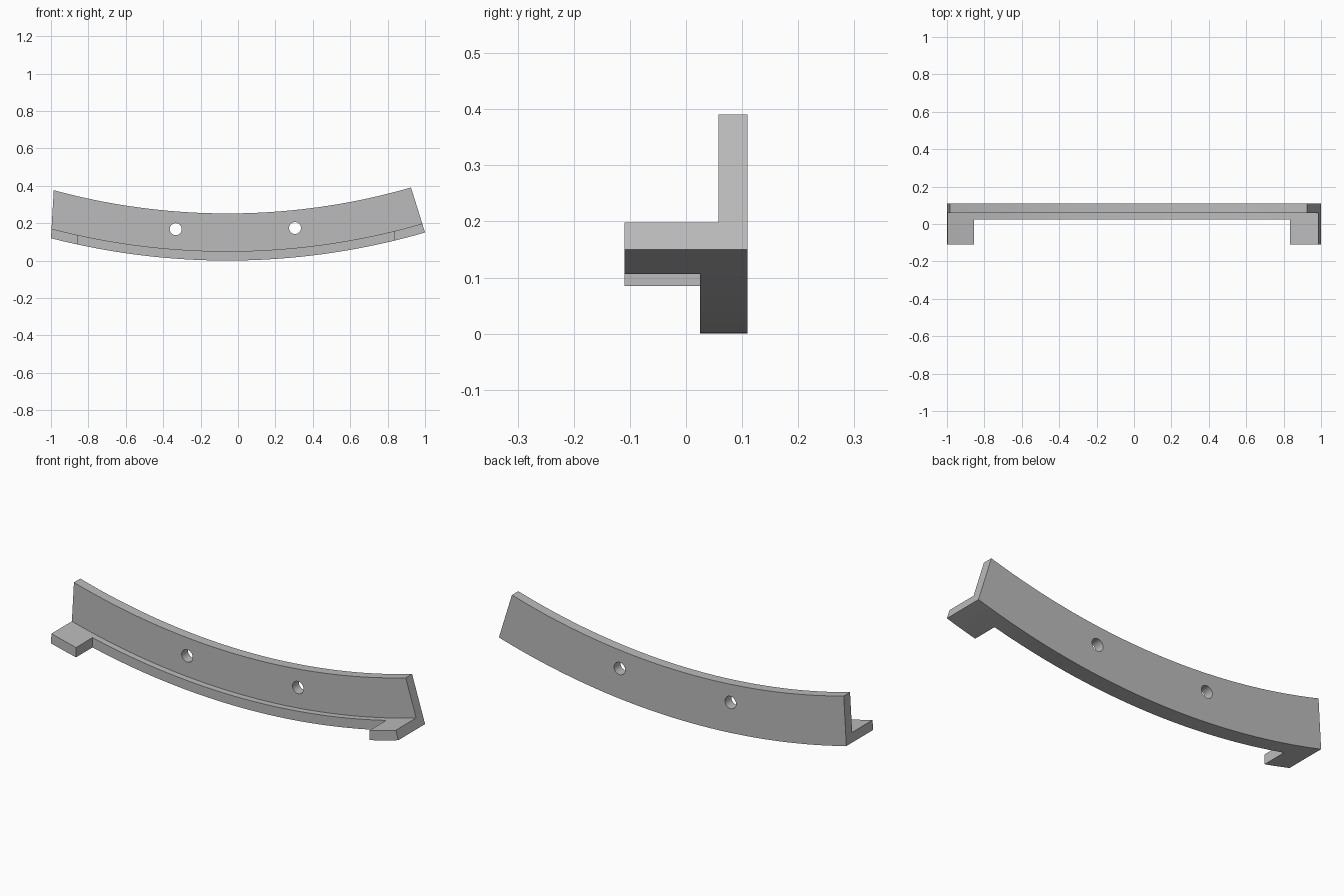
import bpy
import bmesh
import math

cube = bpy.data.objects.get("Cube")
if cube:
    bpy.data.objects.remove(cube, do_unlink=True)

CENTRE_X = -0.056   # axis of the curved rail
RADIUS = 3.79       # outer (bottom) radius
HEIGHT = 0.252      # radial height of the wall
LEDGE = 0.05        # radial thickness of the ledge
BACK, FRONT = 0.11, -0.11
WALL_FRONT, LEDGE_FRONT = 0.058, 0.025


def arc(x0, x1, offset, steps=64):
    """Points (x, z) on a concentric arc, offset inward from the bottom."""
    r = RADIUS - offset
    a0, a1 = (math.asin((x - CENTRE_X) / r) for x in (x0, x1))
    angles = [a0 + (a1 - a0) * i / steps for i in range(steps + 1)]
    return [(CENTRE_X + r * math.sin(a), RADIUS - r * math.cos(a)) for a in angles]


def extrude(name, profile, y0, y1):
    """Extrude an (x, z) outline along y."""
    bm = bmesh.new()
    face = bm.faces.new([bm.verts.new((x, y0, z)) for x, z in profile])
    result = bmesh.ops.extrude_face_region(bm, geom=[face])
    verts = [v for v in result["geom"] if isinstance(v, bmesh.types.BMVert)]
    bmesh.ops.translate(bm, verts=verts, vec=(0, y1 - y0, 0))
    bmesh.ops.recalc_face_normals(bm, faces=bm.faces)
    mesh = bpy.data.meshes.new(name)
    bm.to_mesh(mesh)
    bm.free()
    obj = bpy.data.objects.new(name, mesh)
    bpy.context.collection.objects.link(obj)
    return obj


def cut(target, cutter):
    cutter.hide_render = True
    mod = target.modifiers.new("cut", 'BOOLEAN')
    mod.operation = 'DIFFERENCE'
    mod.solver = 'EXACT'
    mod.object = cutter
    bpy.context.view_layer.objects.active = target
    bpy.ops.object.modifier_apply(modifier=mod.name)
    bpy.data.objects.remove(cutter, do_unlink=True)


# Solid curved block with slanted ends
outline = arc(-1, 1, 0) + arc(-0.985, 0.925, HEIGHT)[::-1]
bracket = extrude("curved_bracket", outline, FRONT, BACK)

# Clear the space above the ledge, in front of the wall
above = arc(-1.2, 1.2, LEDGE) + [(1.2, 0.8), (-1.2, 0.8)]
cut(bracket, extrude("ledge_cutter", above, FRONT - 0.1, WALL_FRONT))

# Trim the ledge front between the two end tabs
gap = [(-0.855, -0.2), (0.835, -0.2), (0.835, 0.8), (-0.855, 0.8)]
cut(bracket, extrude("gap_cutter", gap, FRONT - 0.1, LEDGE_FRONT))

# Screw holes through the wall
for x, z in ((-0.333, 0.168), (0.305, 0.174)):
    ring = [(x + 0.032 * math.cos(math.tau * i / 32),
             z + 0.032 * math.sin(math.tau * i / 32)) for i in range(32)]
    cut(bracket, extrude("hole_cutter", ring, -0.2, 0.2))

# Plain grey finish
grey = bpy.data.materials.new("plain_grey")
grey.use_nodes = True
colour = (0.5, 0.5, 0.5, 1)
grey.diffuse_color = colour
grey.node_tree.nodes["Principled BSDF"].inputs["Base Color"].default_value = colour
bracket.data.materials.clear()
bracket.data.materials.append(grey)

bpy.ops.object.select_all(action='DESELECT')
bracket.select_set(True)
bpy.context.view_layer.objects.active = bracket
bpy.ops.object.shade_smooth_by_angle(angle=math.radians(30))
